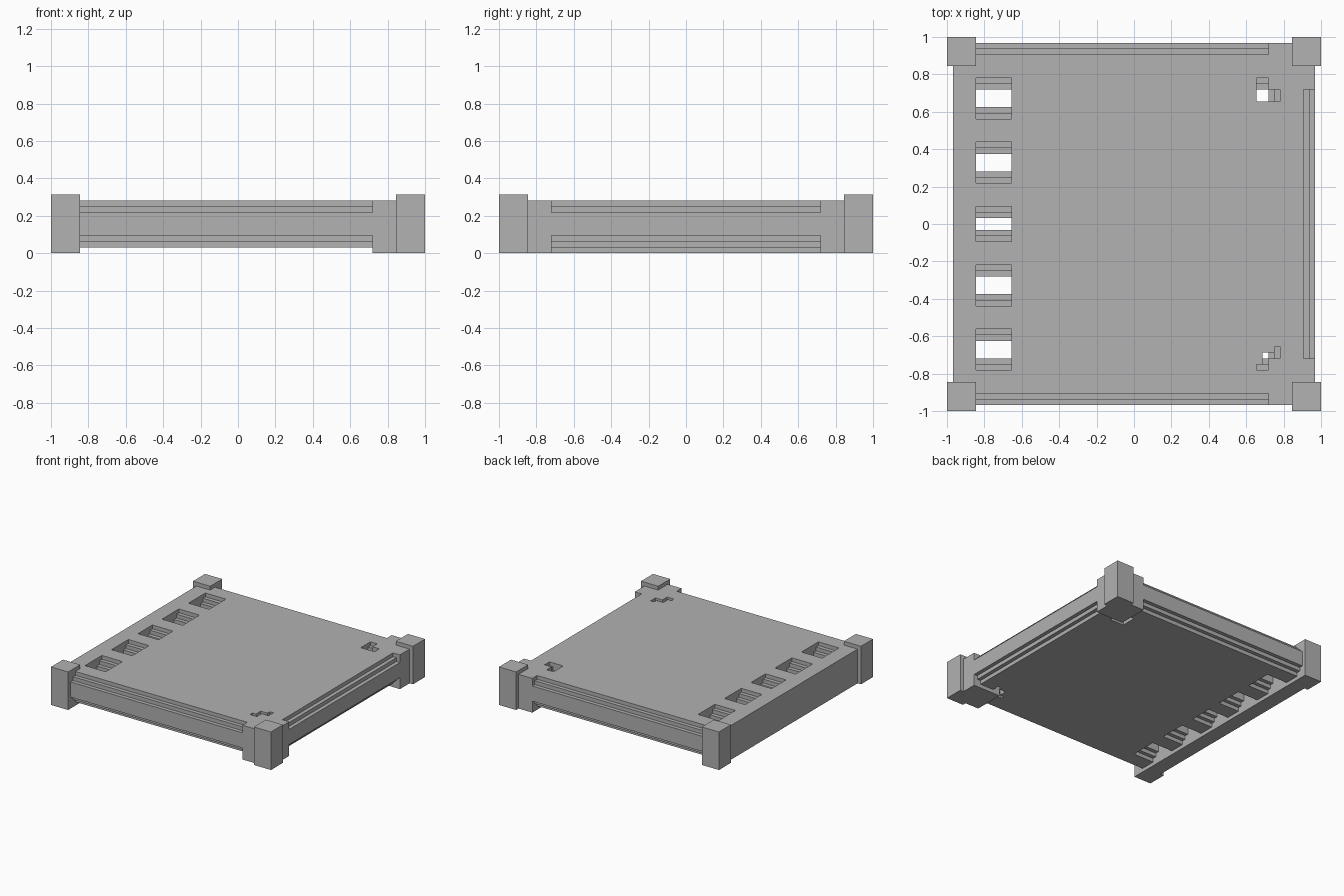
import bpy
import bmesh
from mathutils import Vector

U = 1 / 32  # one grid step

start = bpy.data.objects.get("Cube")
if start:
    bpy.data.objects.remove(start, do_unlink=True)

grey = bpy.data.materials.new("stone_grey")
grey.use_nodes = True
grey.diffuse_color = (0.445, 0.445, 0.445, 1)
grey.node_tree.nodes["Principled BSDF"].inputs["Base Color"].default_value = grey.diffuse_color


def prism(name, points, axis, lo, hi):
    """Extrude a profile along an axis; points are the two other axes in order."""
    bm = bmesh.new()
    verts = []
    for a, b in points:
        co = [a, b]
        co.insert(axis, lo)
        verts.append(bm.verts.new(Vector(co) * U))
    face = bm.faces.new(verts)
    ext = bmesh.ops.extrude_face_region(bm, geom=[face])
    move = Vector((0, 0, 0))
    move[axis] = (hi - lo) * U
    bmesh.ops.translate(bm, vec=move, verts=[g for g in ext["geom"] if isinstance(g, bmesh.types.BMVert)])
    bmesh.ops.recalc_face_normals(bm, faces=bm.faces)
    mesh = bpy.data.meshes.new(name)
    bm.to_mesh(mesh)
    bm.free()
    mesh.materials.append(grey)
    obj = bpy.data.objects.new(name, mesh)
    bpy.context.collection.objects.link(obj)
    return obj


def box(name, x0, x1, y0, y1, z0, z1):
    return prism(name, [(x0, y0), (x1, y0), (x1, y1), (x0, y1)], 2, z0, z1)


def stepped_wall(edge, side):
    """Stepped wall line from bottom to top; side is the direction into the solid."""
    inner, middle = edge - 2 * side, edge - side
    return [(edge, -1), (edge, 2), (middle, 2), (middle, 3), (inner, 3),
            (inner, 7), (middle, 7), (middle, 8), (edge, 8), (edge, 11)]


def notch(edge, side, back):
    """Profile with one stepped wall and one straight back wall."""
    return stepped_wall(edge, side) + [(back, 11), (back, -1)]


cutters = []


def cut(points, axis, lo, hi):
    cutters.append(prism("cutter", points, axis, lo, hi))


# Slab body
body = box("slab", -31, 31, -31, 31, 0, 9)

# Raised underside, leaving the left rail and two corner blocks
cut([(-27, -33), (23, -33), (23, -23), (33, -23),
     (33, 23), (23, 23), (23, 33), (-27, 33)], 2, -1, 1)

# Stepped outer edges: upper and lower rebates
for low in (True, False):
    def rebate(s):
        pts = [(33, 7), (30, 7), (30, 8), (29, 8), (29, 11), (33, 11)]
        return [(s * a, 10 - z if low else z) for a, z in pts]
    for s in (-1, 1):
        cut(rebate(s), 0, -28, 23)
    cut(rebate(1), 1, -23, 23)

# Row of stepped slots beside the left rail
for y0, y1 in ((18, 25), (7, 14), (-3, 3), (-14, -7), (-25, -18)):
    cut(stepped_wall(y1, 1) + stepped_wall(y0, -1)[::-1], 0, -27, -21)

# Corner hole at the back
cut(notch(25, 1, 21), 0, 21, 23)
cut(notch(25, 1, 21), 1, 21, 23)

# Narrower corner hole at the front
cut(notch(-25, -1, -22), 0, 22, 23)
cut(notch(25, 1, 22), 1, -23, -22)
for z0, z1 in ((-1, 2), (8, 11)):
    cutters.append(box("cutter", 21, 22, -25, -24, z0, z1))
    cutters.append(box("cutter", 24, 25, -22, -21, z0, z1))

# Apply the cuts and discard the cutters
for c in cutters:
    c.hide_render = True
    mod = body.modifiers.new("cut", "BOOLEAN")
    mod.operation = "DIFFERENCE"
    mod.solver = "EXACT"
    mod.object = c
bpy.context.view_layer.update()
result = bpy.data.meshes.new_from_object(body.evaluated_get(bpy.context.evaluated_depsgraph_get()))
body.modifiers.clear()
body.data = result
for c in cutters:
    bpy.data.objects.remove(c, do_unlink=True)

# Corner posts
for sx, side in ((-1, "right"), (1, "left")):
    for sy, end in ((-1, "front"), (1, "back")):
        xs = sorted((sx * 27, sx * 32))
        ys = sorted((sy * 27, sy * 32))
        box(f"{end}_{side}_post", *xs, *ys, 0, 10)
